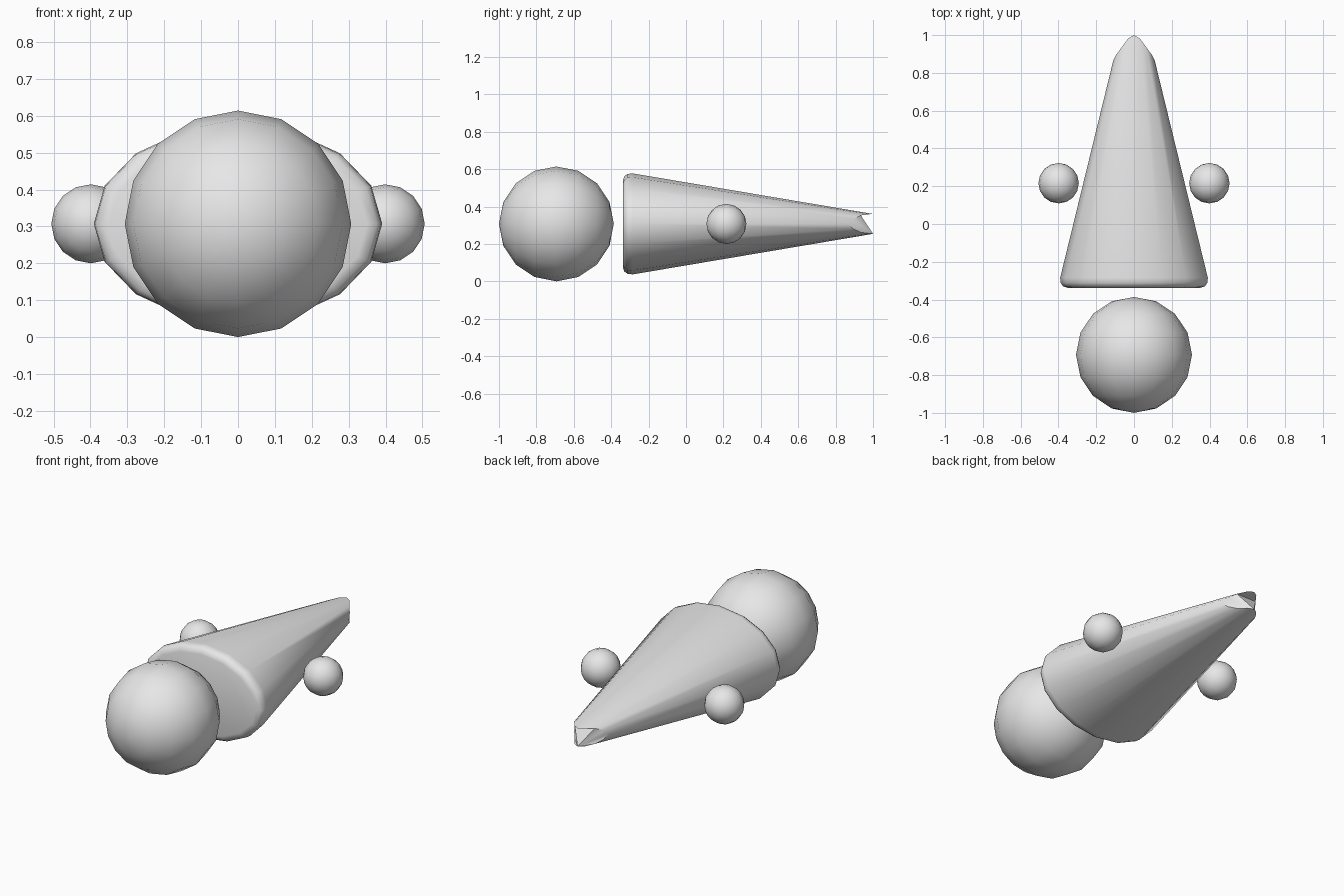
import bpy, bmesh
from math import sin, cos, pi, radians

if "Cube" in bpy.data.objects:
    bpy.data.objects.remove(bpy.data.objects["Cube"])

ZC = 0.307   # common centre height
N = 16       # sides of every round part

grey = bpy.data.materials.new("light grey")
grey.diffuse_color = (0.8, 0.8, 0.8, 1)
grey.use_nodes = True
grey.node_tree.nodes["Principled BSDF"].inputs["Base Color"].default_value = grey.diffuse_color


def finish(name, bm):
    bmesh.ops.recalc_face_normals(bm, faces=bm.faces)
    me = bpy.data.meshes.new(name)
    bm.to_mesh(me)
    bm.free()
    me.materials.append(grey)
    me.shade_smooth()
    me.set_sharp_from_angle(angle=radians(40))
    ob = bpy.data.objects.new(name, me)
    bpy.context.collection.objects.link(ob)
    return ob


def ball(name, x, y, r):
    bm = bmesh.new()
    bmesh.ops.create_uvsphere(bm, u_segments=N, v_segments=N // 2, radius=r)
    ob = finish(name, bm)
    ob.location = (x, y, ZC)
    ob.rotation_euler.x = pi / 2   # pole faces the front


# Front ball and the two side balls
ball("front_ball", 0, -0.693, 0.307)
for side, x in (("left", -0.399), ("right", 0.399)):
    ball(side + "_ball", x, 0.216, 0.107)

# Tapered oval body
bm = bmesh.new()


def ring(y_of, inset=0.0):
    verts = []
    for i in range(N):
        a = 2 * pi * i / N
        y = y_of(i)
        k = min(1.0, (1.315 - y) / (1.315 + 0.285))   # taper towards the tip
        verts.append(bm.verts.new(((0.391 * k - inset) * sin(a), y,
                                   ZC + (0.27 * k - inset) * cos(a))))
    return verts


# Tip edge sweeps forward at top and bottom, back at the sides
tip_y = [1.0, 0.982, 0.935, 0.895, 0.868]


def tip(i):
    q = i % (N // 2)
    return tip_y[min(q, N // 2 - q)]


rings = [ring(lambda i, y=y: y, d) for y, d in
         ((-0.338, 0.04), (-0.33, 0.015), (-0.312, 0.003), (-0.285, 0))]
rings.append(ring(tip))
for a, b in zip(rings, rings[1:]):
    for i in range(N):
        j = (i + 1) % N
        bm.faces.new((a[i], a[j], b[j], b[i]))
bm.faces.new(rings[0])

# Notched end: small upper lip, the rest fanned to the lowest tip point
t = rings[-1]
bm.faces.new((t[0], t[1], t[-1]))
bm.faces.new((t[1], t[2], t[-2], t[-1]))
low = N // 2
bm.faces.new((t[2], t[low], t[-2]))
for i in range(2, low - 1):
    bm.faces.new((t[i], t[i + 1], t[low]))
    bm.faces.new((t[-i], t[low], t[-i - 1]))
finish("tapered_body", bm)
